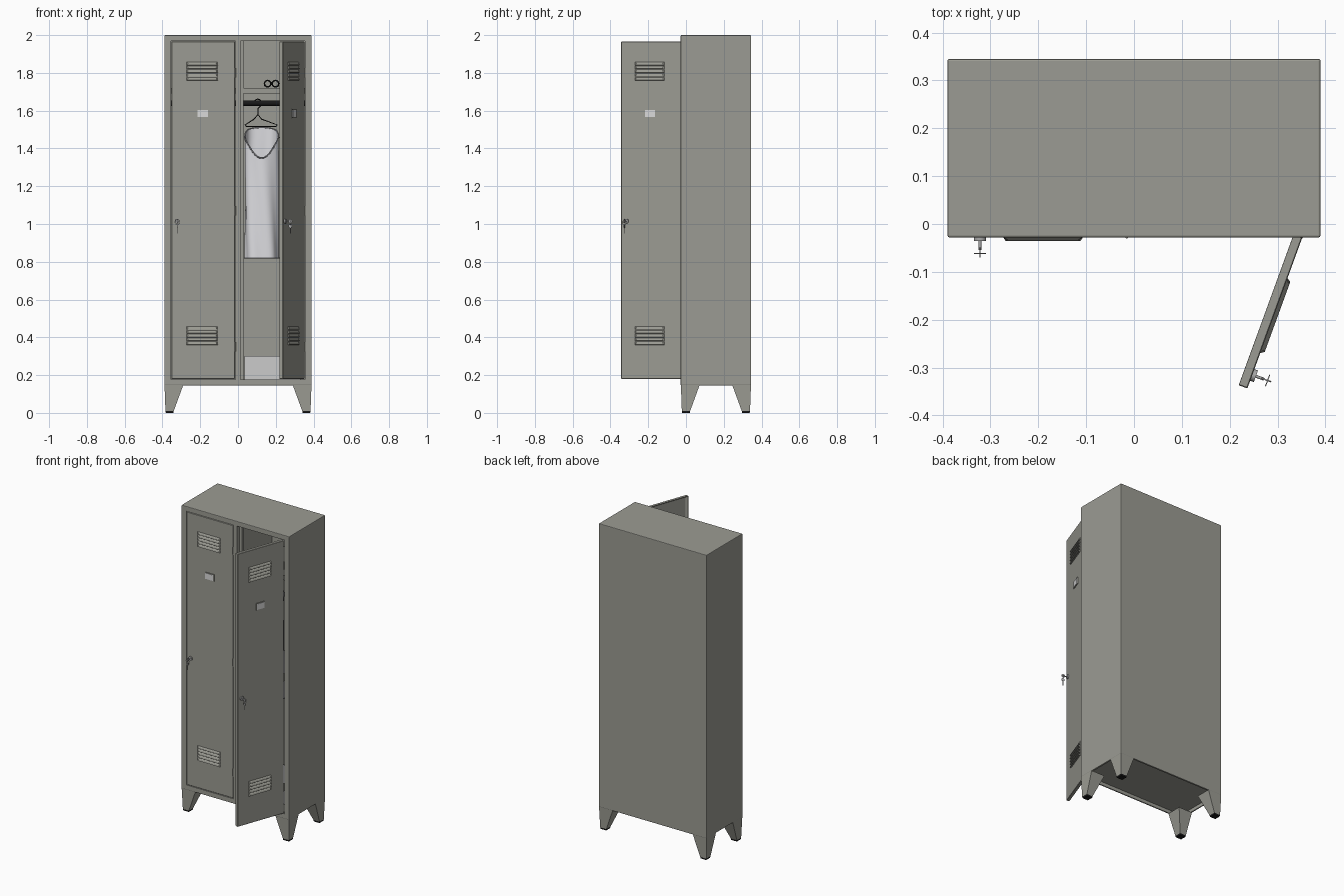
import bpy, bmesh, math
from mathutils import Matrix, Vector

if "Cube" in bpy.data.objects:
    bpy.data.objects.remove(bpy.data.objects["Cube"], do_unlink=True)


def material(name, r, g, b, rough=0.6):
    m = bpy.data.materials.new(name)
    m.use_nodes = True
    m.diffuse_color = (r, g, b, 1)
    node = next(n for n in m.node_tree.nodes if n.type == 'BSDF_PRINCIPLED')
    node.inputs["Base Color"].default_value = (r, g, b, 1)
    node.inputs["Roughness"].default_value = rough
    return m


PAINT = material("grey green paint", 0.33, 0.33, 0.292)
BLACK = material("black", 0.01, 0.01, 0.01)
STEEL = material("steel", 0.4, 0.4, 0.4)
CARD = material("white card", 0.7, 0.7, 0.7)
CLOTH = material("white cloth", 0.72, 0.72, 0.75)
TRIM = material("grey trim", 0.3, 0.3, 0.32)
CARTON = material("light grey box", 0.6, 0.6, 0.6)
HOME = Matrix.Identity(4)


def activate(obj):
    bpy.ops.object.select_all(action='DESELECT')
    obj.select_set(True)
    bpy.context.view_layer.objects.active = obj


def apply_all(obj):
    activate(obj)
    for mod in list(obj.modifiers):
        bpy.ops.object.modifier_apply(modifier=mod.name)


def bevel(obj, width, segments=1):
    mod = obj.modifiers.new("bevel", 'BEVEL')
    mod.width, mod.segments, mod.limit_method = width, segments, 'ANGLE'
    apply_all(obj)


def finish(name, bm, mat, place=HOME):
    bmesh.ops.recalc_face_normals(bm, faces=bm.faces)
    mesh = bpy.data.meshes.new(name)
    bm.to_mesh(mesh)
    bm.free()
    mesh.transform(place)
    mesh.materials.append(mat)
    obj = bpy.data.objects.new(name, mesh)
    bpy.context.collection.objects.link(obj)
    return obj


def loft(name, rings, mat, place=HOME, caps=True):
    bm = bmesh.new()
    loops = [[bm.verts.new(p) for p in ring] for ring in rings]
    n = len(loops[0])
    for a, b in zip(loops, loops[1:]):
        for i in range(n):
            j = (i + 1) % n
            bm.faces.new((a[i], a[j], b[j], b[i]))
    if caps:
        bm.faces.new(loops[0])
        bm.faces.new(loops[-1])
    return finish(name, bm, mat, place)


def rect(x0, x1, y0, y1, z):
    return [(x0, y0, z), (x1, y0, z), (x1, y1, z), (x0, y1, z)]


def box(name, x, y, z, mat, place=HOME):
    return loft(name, [rect(*x, *y, h) for h in z], mat, place)


def wire(name, points, radius, mat, place=HOME, cyclic=False):
    curve = bpy.data.curves.new(name, 'CURVE')
    curve.dimensions = '3D'
    curve.bevel_depth, curve.bevel_resolution = radius, 3
    curve.use_fill_caps = True
    spline = curve.splines.new('POLY')
    spline.points.add(len(points) - 1)
    for sp, p in zip(spline.points, points):
        sp.co = (*(place @ Vector(p)), 1)
    spline.use_cyclic_u = cyclic
    curve.materials.append(mat)
    obj = bpy.data.objects.new(name, curve)
    bpy.context.collection.objects.link(obj)
    activate(obj)
    bpy.ops.object.convert(target='MESH')
    bpy.ops.object.shade_smooth_by_angle(angle=math.radians(50))
    return bpy.context.object


def circle(cx, cy, cz, r, plane="xz", n=20):
    pts = []
    for i in range(n):
        c, s = r * math.cos(math.tau * i / n), r * math.sin(math.tau * i / n)
        pts.append((cx + c, cy, cz + s) if plane == "xz" else (cx, cy + c, cz + s))
    return pts


# Cabinet shell with two compartments and a hollow underside
cabinet = box("cabinet_shell", (-0.39, 0.39), (-0.028, 0.345), (0.145, 2), PAINT)
bevel(cabinet, 0.004, 2)
cutters = [box("cutter", (-0.355, -0.014), (-0.1, 0.335), (0.177, 1.969), PAINT),
           box("cutter", (0.012, 0.355), (-0.1, 0.335), (0.177, 1.969), PAINT),
           box("cutter", (-0.38, 0.38), (-0.018, 0.335), (0.1, 0.167), PAINT)]
for cutter in cutters:
    cutter.hide_render = True
    mod = cabinet.modifiers.new("cut", 'BOOLEAN')
    mod.operation, mod.solver, mod.object = 'DIFFERENCE', 'EXACT', cutter
apply_all(cabinet)
for cutter in cutters:
    bpy.data.objects.remove(cutter, do_unlink=True)

# Tapered legs with black caps
for side, sx in (("left", 1), ("right", -1)):
    for end, y, dy in (("front", -0.028, 1), ("back", 0.345, -1)):
        def foot(outer, width, z):
            return rect(sx * (0.39 - outer), sx * (0.39 - width),
                        y + dy * outer, y + dy * width, z)
        loft(f"{end}_{side}_leg", [foot(0.006, 0.05, 0.01), foot(0.001, 0.1, 0.147)], PAINT)
        loft(f"{end}_{side}_foot_cap", [foot(0.008, 0.048, 0), foot(0.006, 0.05, 0.01)], BLACK)

# Shelf and hanging rail in each compartment
for side, x0, x1 in (("left", 0.012, 0.355), ("right", -0.355, -0.014)):
    box(f"{side}_shelf", (x0, x1), (0.0, 0.336), (1.69, 1.72), PAINT)
    wire(f"{side}_rail", [(x0, 0.16, 1.64), (x1, 0.16, 1.64)], 0.015, BLACK)
box("divider_flange", (0.011, 0.03), (0.0, 0.02), (0.177, 1.969), PAINT)


def door(side, place):
    width, z0, z1 = 0.336, 0.18, 1.966
    # Pan-shaped leaf, hollow on the inside
    leaf = box(f"{side}_door", (-width, 0), (0, 0.021), (z0, z1), PAINT)
    bm = bmesh.new()
    bm.from_mesh(leaf.data)
    back = [f for f in bm.faces if f.normal.y > 0.9]
    bmesh.ops.inset_region(bm, faces=back, thickness=0.016)
    bmesh.ops.translate(bm, verts=list({v for f in back for v in f.verts}), vec=(0, -0.015, 0))
    bm.to_mesh(leaf.data)
    bm.free()
    bevel(leaf, 0.002)
    leaf.data.transform(place)

    # Pressed louvres
    for group, base in (("lower", 0.36), ("upper", 1.76)):
        for i in range(5):
            z = base + i * 0.02
            outer = [(-0.258, 0.001, z), (-0.09, 0.001, z), (-0.09, 0.001, z + 0.018),
                     (-0.258, 0.001, z + 0.018)]
            inner = [(-0.252, -0.008, z + 0.002), (-0.096, -0.008, z + 0.002),
                     (-0.1, -0.005, z + 0.011), (-0.248, -0.005, z + 0.011)]
            loft(f"{side}_{group}_louvre", [outer, inner], PAINT, place)

    # Name card in its holder
    box(f"{side}_card_holder", (-0.202, -0.136), (-0.004, 0.001), (1.562, 1.608), PAINT, place)
    box(f"{side}_card", (-0.198, -0.143), (-0.006, -0.003), (1.566, 1.604), CARD, place)

    # Lock, key, ring and spare key
    x, z = -0.306, 1.015
    wire(f"{side}_lock", [(x, 0.002, z), (x, -0.008, z)], 0.013, STEEL, place)
    wire(f"{side}_key_shaft", [(x, -0.006, z), (x, -0.026, z)], 0.003, STEEL, place)
    loft(f"{side}_key_bow", [circle(x + d, -0.031, z, 0.011, "yz", 12)
                             for d in (-0.0015, 0.0015)], STEEL, place)
    wire(f"{side}_key_ring", circle(x, -0.034, z - 0.008, 0.012, "xz"), 0.001, STEEL, place, True)
    loft(f"{side}_spare_bow", [circle(x + d, -0.032, z - 0.026, 0.01, "yz", 12)
                               for d in (-0.0015, 0.0015)], STEEL, place)
    box(f"{side}_spare_blade", (x - 0.001, x + 0.001), (-0.034, -0.029),
        (z - 0.065, z - 0.032), STEEL, place)

    # Hinge knuckles
    for h in (0.35, 1.07, 1.8):
        wire(f"{side}_hinge", [(0.001, 0.002, h - 0.025), (0.001, 0.002, h + 0.025)],
             0.004, PAINT, place)


door("right", Matrix.Translation((-0.016, -0.028, 0)))
door("left", Matrix.Translation((0.352, -0.028, 0)) @ Matrix.Rotation(math.radians(70), 4, 'Z'))

# Sleeveless shirt with a scooped neck
CX, CY, COUNT, ROWS = 0.125, 0.16, 48, 16


def shirt_point(i, t):
    a = math.tau * i / COUNT
    c, s = math.cos(a), math.sin(a)
    top = 1.46 + 0.05 * math.sqrt(s) if s > 0 else 1.35 + 0.11 * c * c
    fold = 0.006 * math.sin(5 * a + 3 * t) * (1 - 0.6 * t)
    return (CX + (0.089 + fold) * c, CY + (0.055 + fold) * s, 0.82 + (top - 0.82) * t)


shirt = loft("shirt", [[shirt_point(i, r / ROWS) for i in range(COUNT)]
                       for r in range(ROWS + 1)], CLOTH, caps=False)
shirt.modifiers.new("thickness", 'SOLIDIFY').thickness = 0.003
apply_all(shirt)
bpy.ops.object.shade_smooth_by_angle(angle=math.radians(50))
wire("shirt_neckline", [shirt_point(i, 1) for i in range(COUNT)], 0.004, TRIM, cyclic=True)
wire("shirt_hem", [shirt_point(i, 0) for i in range(COUNT)], 0.003, TRIM, cyclic=True)

# Wire hanger
hook = [(0.105 + 0.018 * math.cos(a), CY, 1.643 + 0.018 * math.sin(a))
        for a in [math.pi * (1 - k / 8) for k in range(9)]]
wire("hanger_hook", hook + [(0.12, CY, 1.625), (0.105, CY, 1.61), (0.105, CY, 1.575)], 0.003, BLACK)
wire("hanger_arms", [(0.105, CY, 1.58), (0.085, CY, 1.555), (0.038, CY, 1.525), (0.045, CY, 1.515),
                     (0.2, CY, 1.515), (0.207, CY, 1.525), (0.125, CY, 1.555)], 0.003, BLACK, cyclic=True)

# Spectacles on the shelf
for gx in (0.157, 0.198):
    wire("spectacle_rim", circle(gx, 0.05, 1.743, 0.017), 0.004, BLACK, cyclic=True)
    hinge_x = gx + math.copysign(0.018, gx - 0.178)
    wire("spectacle_arm", [(hinge_x, 0.05, 1.75), (hinge_x, 0.13, 1.748),
                           (hinge_x, 0.15, 1.73)], 0.002, BLACK)
wire("spectacle_bridge", [(0.172, 0.05, 1.75), (0.183, 0.05, 1.75)], 0.003, BLACK)

# Storage box on the compartment floor
box("storage_box", (0.035, 0.33), (0.08, 0.32), (0.178, 0.3), CARTON)
